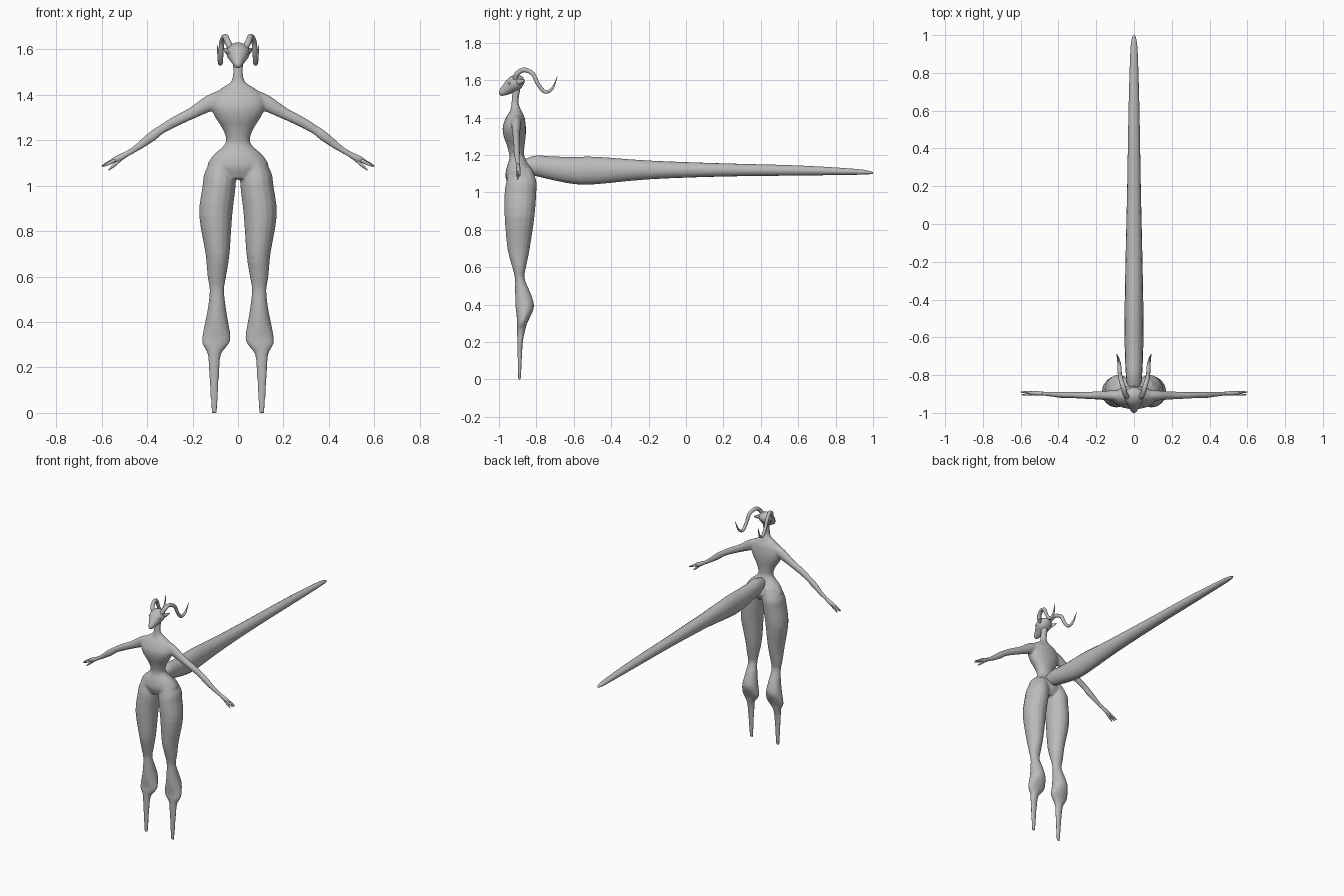
import bpy, bmesh, math
from mathutils import Vector

cube = bpy.data.objects.get("Cube")
if cube:
    bpy.data.objects.remove(cube, do_unlink=True)

X, Y, Z = Vector((1, 0, 0)), Vector((0, 1, 0)), Vector((0, 0, 1))

grey = bpy.data.materials.new("plain grey")
grey.use_nodes = True
COLOUR = (0.5, 0.5, 0.5, 1)
grey.diffuse_color = COLOUR
grey.node_tree.nodes["Principled BSDF"].inputs["Base Color"].default_value = COLOUR


def spline(rows, steps):
    """Smoothly interpolate every column of the rows."""
    result = []
    last = len(rows) - 1
    for i in range(last):
        p, q, r, s = (rows[max(0, min(last, i + k))] for k in (-1, 0, 1, 2))
        for n in range(steps):
            t = n / steps
            result.append([b + t * ((c - a) + t * ((2 * a - 5 * b + 4 * c - d)
                           + t * (3 * (b - c) + d - a))) / 2
                           for a, b, c, d in zip(p, q, r, s)])
    return result + [list(rows[-1])]


def add_loft(bm, rows, ref=X, axis=None, sides=16, steps=3):
    """Skin ellipses along a path; a row is centre, half size on ref, other half size."""
    rows = spline(rows, steps)
    rings = []
    for i, row in enumerate(rows):
        before, after = rows[max(i - 1, 0)], rows[min(i + 1, len(rows) - 1)]
        tangent = axis or (Vector(after[:3]) - Vector(before[:3])).normalized()
        other = tangent.cross(ref).normalized()
        side = other.cross(tangent)
        centre = Vector(row[:3])
        ring = []
        for k in range(sides):
            angle = math.tau * k / sides
            ring.append(bm.verts.new(centre + side * row[3] * math.cos(angle)
                                     + other * row[4] * math.sin(angle)))
        rings.append(ring)
    for low, high in zip(rings, rings[1:]):
        for k in range(sides):
            n = (k + 1) % sides
            bm.faces.new((low[k], low[n], high[n], high[k]))
    bm.faces.new(rings[0][::-1])
    bm.faces.new(rings[-1])


def mirror_mesh(bm):
    """Add a copy of the geometry on the right side."""
    extra = bmesh.ops.duplicate(bm, geom=bm.verts[:] + bm.edges[:] + bm.faces[:])["geom"]
    for v in extra:
        if isinstance(v, bmesh.types.BMVert):
            v.co.x = -v.co.x


def finish(name, bm):
    bmesh.ops.recalc_face_normals(bm, faces=bm.faces[:])
    mesh = bpy.data.meshes.new(name)
    bm.to_mesh(mesh)
    bm.free()
    mesh.materials.append(grey)
    mesh.shade_smooth()
    obj = bpy.data.objects.new(name, mesh)
    bpy.context.collection.objects.link(obj)
    return obj


# Body: legs and arms on both sides, fused with the torso
leg = [(.06, -.885, 1.13, .045, .06), (.078, -.88, 1.06, .068, .08),
       (.083, -.885, 1, .073, .085), (.098, -.89, .87, .073, .08),
       (.09, -.895, .7, .053, .06), (.093, -.892, .6, .041, .037),
       (.093, -.889, .54, .032, .026), (.093, -.872, .46, .04, .042),
       (.094, -.862, .39, .053, .05), (.095, -.87, .33, .063, .035),
       (.099, -.877, .3, .056, .028), (.104, -.882, .26, .03, .022),
       (.105, -.887, .2, .024, .015), (.105, -.889, .1, .018, .011),
       (.104, -.89, 0, .012, .008)]
arm = [(.06, -.91, 1.39, .03, .035), (.12, -.908, 1.365, .027, .036),
       (.2, -.908, 1.32, .021, .026), (.28, -.907, 1.28, .018, .023),
       (.34, -.905, 1.245, .016, .02), (.38, -.905, 1.215, .017, .022),
       (.45, -.9, 1.163, .012, .015), (.5, -.897, 1.133, .01, .012)]
torso = [(0, -.89, 1.03, .09, .055), (0, -.887, 1.08, .135, .078),
         (0, -.892, 1.13, .112, .068), (0, -.9, 1.17, .068, .047),
         (0, -.905, 1.2, .052, .04), (0, -.91, 1.25, .068, .047),
         (0, -.916, 1.3, .1, .059), (0, -.918, 1.35, .12, .062),
         (0, -.913, 1.4, .105, .05), (0, -.91, 1.43, .07, .034),
         (0, -.912, 1.455, .033, .024), (0, -.914, 1.49, .022, .018),
         (0, -.905, 1.56, .024, .022)]
bm = bmesh.new()
add_loft(bm, leg, axis=-Z)
add_loft(bm, arm, ref=Y)
mirror_mesh(bm)
add_loft(bm, torso, axis=Z, sides=24)
body = finish("body", bm)
remesh = body.modifiers.new("fuse", "REMESH")
remesh.mode = "VOXEL"
remesh.voxel_size = 0.006
remesh.use_smooth_shade = True
soften = body.modifiers.new("soften", "SMOOTH")
soften.factor = 0.5
soften.iterations = 5

# Tail: long and tapering, straight back from the hips
tail = [(0, -.87, 1.14, .035, .035), (0, -.8, 1.142, .043, .055),
        (0, -.72, 1.13, .047, .062), (0, -.6, 1.117, .05, .072),
        (0, -.48, 1.117, .05, .073), (0, -.2, 1.12, .045, .05),
        (0, .2, 1.12, .036, .035), (0, .6, 1.117, .029, .027),
        (0, .9, 1.11, .02, .016), (0, .98, 1.106, .012, .009),
        (0, 1, 1.104, .003, .003)]
bm = bmesh.new()
add_loft(bm, tail, axis=Y)
finish("tail", bm)

# Head: tilted wedge narrowing to a short muzzle
head = [(0, -.868, 1.61, .015, .012), (0, -.88, 1.603, .037, .028),
        (0, -.9, 1.593, .05, .04), (0, -.925, 1.577, .05, .042),
        (0, -.95, 1.558, .036, .034), (0, -.975, 1.54, .023, .024),
        (0, -.99, 1.53, .016, .016), (0, -.998, 1.526, .006, .007)]
bm = bmesh.new()
add_loft(bm, head)
finish("head", bm)

# Horns: rising from the brow, sweeping back, down and up to a point
horn = [(.03, -.915, 1.6, .014, .014), (.045, -.905, 1.632, .014, .014),
        (.056, -.867, 1.655, .013, .013), (.07, -.82, 1.635, .012, .012),
        (.075, -.792, 1.58, .011, .011), (.077, -.755, 1.538, .01, .01),
        (.083, -.715, 1.555, .007, .007), (.092, -.688, 1.62, .001, .001)]
bm = bmesh.new()
add_loft(bm, horn, sides=10, steps=5)
mirror_mesh(bm)
finish("horns", bm)

# Ears: small leaves pointing back
ear = [(.035, -.915, 1.59, .008, .012), (.05, -.89, 1.592, .008, .015),
       (.064, -.86, 1.6, .001, .002)]
bm = bmesh.new()
add_loft(bm, ear, sides=8)
mirror_mesh(bm)
finish("ears", bm)

# Eyes: slim ovals on the slanted face
bm = bmesh.new()
bmesh.ops.create_uvsphere(bm, u_segments=12, v_segments=8, radius=0.01)
for v in bm.verts:
    v.co = Vector((v.co.x * 1.3 + .034, v.co.y - .942, v.co.z * .7 + 1.583))
mirror_mesh(bm)
finish("eyes", bm)

# Hands: flat palm, two long fingers and a thumb
bm = bmesh.new()
add_loft(bm, [(.48, -.898, 1.145, .009, .011), (.515, -.896, 1.125, .012, .015),
              (.545, -.895, 1.112, .01, .013), (.56, -.895, 1.106, .004, .006)], ref=Y, sides=10)
fingers = [((.54, -.89, 1.115), (.6, -.89, 1.086)),
           ((.54, -.902, 1.112), (.595, -.904, 1.084)),
           ((.515, -.897, 1.117), (.57, -.9, 1.067))]
for start, end in fingers:
    middle = Vector(start).lerp(Vector(end), .55)
    add_loft(bm, [(*start, .006, .007), (*middle, .006, .007), (*end, .002, .002)],
             ref=Y, sides=8)
mirror_mesh(bm)
finish("hands", bm)
